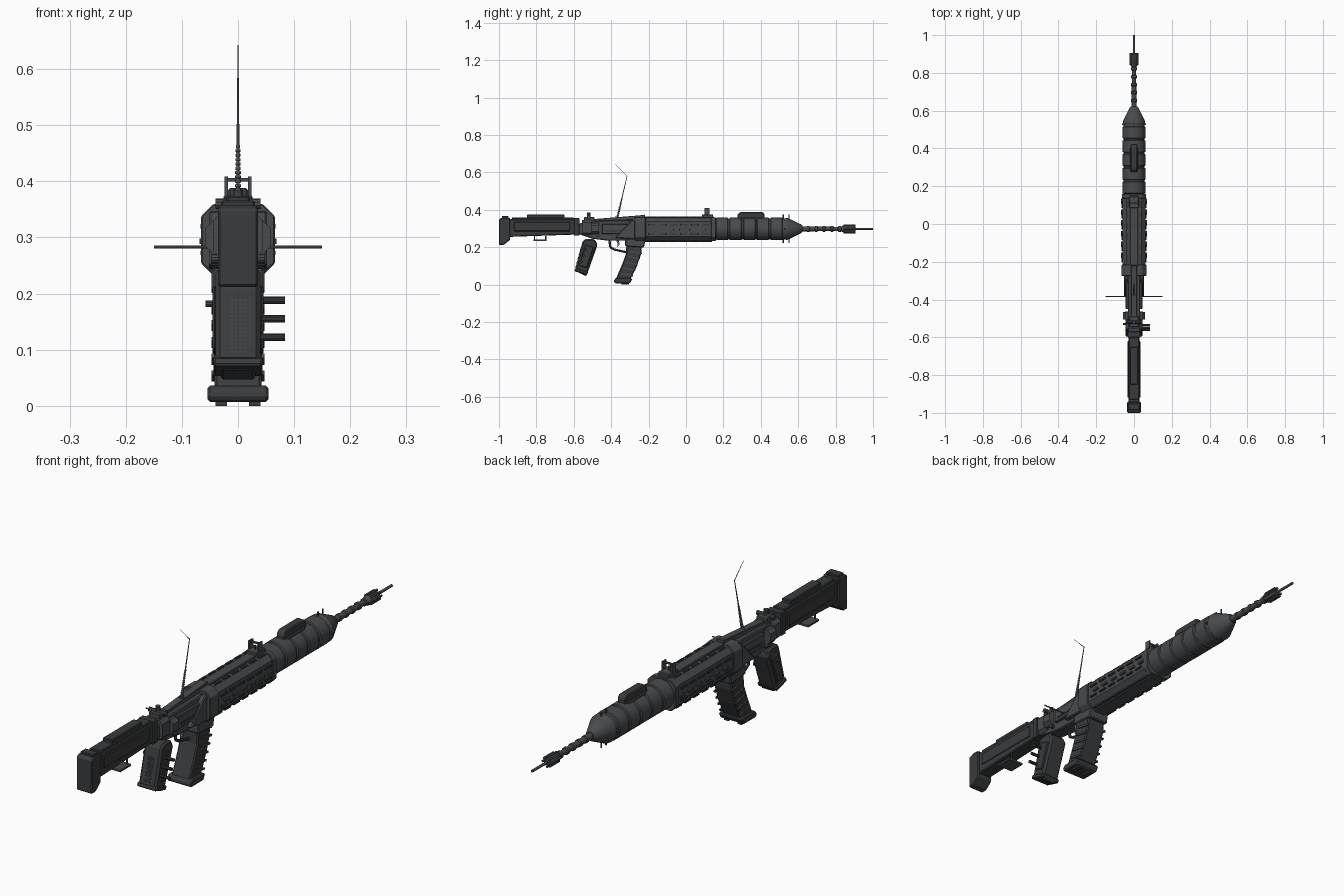
import bpy, math
from mathutils import Vector

if "Cube" in bpy.data.objects:
    bpy.data.objects.remove(bpy.data.objects["Cube"])

ZC = 0.298  # barrel axis height


def mat(name, c):
    m = bpy.data.materials.new(name)
    m.diffuse_color = (*c, 1)
    m.use_nodes = True
    m.node_tree.nodes["Principled BSDF"].inputs["Base Color"].default_value = m.diffuse_color
    return m


DARK = mat("dark_polymer", (0.042, 0.044, 0.047))
GUN = mat("gunmetal", (0.065, 0.07, 0.075))
STEEL = mat("steel", (0.14, 0.14, 0.16))


def mesh(name, verts, faces, m, bevel=0.0):
    me = bpy.data.meshes.new(name)
    me.from_pydata(verts, [], faces)
    me.materials.append(m)
    ob = bpy.data.objects.new(name, me)
    bpy.context.collection.objects.link(ob)
    if bevel:
        b = ob.modifiers.new("bevel", 'BEVEL')
        b.width, b.segments, b.limit_method = bevel, 1, 'ANGLE'
    return ob


def prism(name, pts, x0, x1, m=DARK, bevel=0.004):
    """Side profile (y, z) extruded from x0 to x1."""
    n = len(pts)
    v = [(x, y, z) for x in (x0, x1) for y, z in pts]
    f = [tuple(range(n))[::-1], tuple(range(n, 2 * n))]
    f += [(i, (i + 1) % n, n + (i + 1) % n, n + i) for i in range(n)]
    return mesh(name, v, f, m, bevel)


def box(name, x, y, z, m=DARK, bevel=0.003):
    return prism(name, [(y[0], z[0]), (y[1], z[0]), (y[1], z[1]), (y[0], z[1])], x[0], x[1], m, bevel)


def lathe(name, prof, m=GUN, n=32):
    """(y, radius) profile spun about the barrel axis."""
    v = [(r * math.cos(2 * math.pi * k / n), y, ZC + r * math.sin(2 * math.pi * k / n))
         for y, r in prof for k in range(n)]
    f = [(j * n + k, j * n + (k + 1) % n, (j + 1) * n + (k + 1) % n, (j + 1) * n + k)
         for j in range(len(prof) - 1) for k in range(n)]
    f += [tuple(range(n))[::-1], tuple(range(len(v) - n, len(v)))]
    return smooth(mesh(name, v, f, m))


def smooth(ob):
    bpy.ops.object.select_all(action='DESELECT')
    ob.select_set(True)
    bpy.context.view_layer.objects.active = ob
    bpy.ops.object.shade_smooth_by_angle(angle=math.radians(35))
    return ob


def rod(name, a, b, r, m=GUN, n=10, r2=None):
    a, b = Vector(a), Vector(b)
    bpy.ops.mesh.primitive_cone_add(vertices=n, radius1=r, radius2=r if r2 is None else r2,
                                    depth=(b - a).length, location=(a + b) / 2,
                                    rotation=(b - a).to_track_quat('Z', 'Y').to_euler())
    ob = bpy.context.object
    ob.name = name
    ob.data.materials.append(m)
    return smooth(ob)


def section(name, pts, y0, y1, m=GUN, bevel=0.0):
    """Cross-section (x, z) extruded along y."""
    n = len(pts)
    v = [(x, y, z) for y in (y0, y1) for x, z in pts]
    f = [tuple(range(n)), tuple(range(n, 2 * n))[::-1]]
    f += [(i, n + i, n + (i + 1) % n, (i + 1) % n) for i in range(n)]
    return mesh(name, v, f, m, bevel)


def octagon(w, z0, z1, c):
    return [(w, z0 + c), (w, z1 - c), (w - c, z1), (c - w, z1), (-w, z1 - c), (-w, z0 + c), (c - w, z0), (w - c, z0)]


# Stock
prism("stock_body", [(-.95, .255), (-.575, .268), (-.575, .35), (-.95, .35)], -.03, .03)
prism("butt_plate", [(-1, .212), (-.975, .212), (-.94, .24), (-.94, .357), (-.985, .357), (-1, .35)], -.036, .036)
box("butt_heel_pad", (-.03, .03), (-.985, -.95), (.35, .366))
box("cheek_rest_lower", (-.026, .026), (-.93, -.6), (.345, .36))
box("cheek_rest_upper", (-.021, .021), (-.85, -.65), (.357, .374))
box("stock_collar", (-.035, .035), (-.6, -.57), (.262, .356))
for s in (-1, 1):
    box("stock_side_panel", sorted((s * .028, s * .034)), (-.92, -.62), (.285, .335))
    rod("sling_loop_leg", (s * .02, -.81 + .03 * (s + 1), .26), (s * .02, -.81 + .03 * (s + 1), .235), .004)
box("sling_loop", (-.035, .035), (-.815, -.745), (.232, .24), GUN, 0)

# Receiver
prism("receiver", [(-.58, .272), (-.5, .245), (-.42, .235), (-.2, .235), (-.2, .345), (-.36, .345), (-.5, .34), (-.58, .325)], -.032, .032, GUN)
section("receiver_rear_block", octagon(.044, .262, .345, .014), -.555, -.505, GUN)
section("receiver_ring", octagon(.058, .27, .33, .014), -.505, -.465, GUN)
box("rear_sight_base", (-.025, .025), (-.545, -.49), (.335, .362), GUN)
rod("rear_sight_knob", (0, -.52, .355), (0, -.52, .385), .009)
rod("rear_sight_drum", (-.04, -.52, .36), (.04, -.52, .36), .009)
prism("top_cover", [(-.5, .335), (-.22, .35), (-.22, .374), (-.25, .37), (-.5, .35)], -.016, .016, GUN, .002)
for s in (-1, 1):
    box("receiver_side_plate", sorted((s * .03, s * .044)), (-.45, -.25), (.27, .325), GUN)
    prism("receiver_shoulder", [(-.38, .25), (-.24, .24), (-.24, .35), (-.29, .345)], *sorted((s * .03, s * .052)), GUN)
    box("bolt_slot", sorted((s * .043, s * .046)), (-.43, -.28), (.283, .293), DARK, 0)
    rod("receiver_pin", (s * .03, -.47, .262), (s * .048, -.47, .262), .008)
rod("charging_rod", (-.15, -.385, .283), (.15, -.385, .283), .0028, STEEL)

# Pistol grip with pegs and stippled back
prism("pistol_grip", [(-.594, .078), (-.527, .06), (-.472, .215), (-.49, .245), (-.535, .245), (-.552, .235)], -.04, .04, DARK, .008)
prism("grip_cap", [(-.598, .072), (-.53, .052), (-.522, .068), (-.59, .088)], -.044, .044)
prism("grip_foot", [(-.578, .066), (-.535, .045), (-.525, .06), (-.57, .08)], -.03, .03)
for s in (-1, 1):
    prism("grip_side_panel", [(-.572, .1), (-.53, .09), (-.492, .2), (-.538, .215)], *sorted((s * .038, s * .045)))
rod("grip_button", (-.04, -.53, .182), (-.058, -.53, .182), .006)
for y, z in ((-.535, .188), (-.548, .155), (-.56, .122)):
    rod("grip_peg", (.03, y, z), (.084, y, z), .0065, DARK)
for i in range(4):
    for j in range(14):
        z = .097 + j * .007
        y = -.594 + (z - .078) * .042 / .157
        x = -.011 + i * .0075
        box("grip_stipple", (x - .002, x + .002), (y - .0015, y + .003), (z - .002, z + .002), GUN, 0)

# Trigger and guard
guard = [(-.41, .245), (-.405, .2), (-.385, .188), (-.315, .172), (-.3, .235)]
for a, b in zip(guard, guard[1:]):
    rod("trigger_guard", (0, *a), (0, *b), .006)
prism("trigger", [(-.375, .24), (-.36, .24), (-.355, .215), (-.37, .198), (-.365, .215)], -.005, .005, STEEL, 0)

# Curved magazine
prism("magazine", [(-.375, .03), (-.345, .1), (-.322, .16), (-.318, .22), (-.235, .22), (-.24, .165), (-.262, .1), (-.296, .03)], -.042, .042, DARK, .005)
prism("magazine_base", [(-.387, .02), (-.38, .007), (-.3, .007), (-.287, .03), (-.3, .036), (-.375, .036)], -.054, .054)
for s in (-1, 1):
    box("base_foot", (s * .03 - .01, s * .03 + .01), (-.345, -.305), (0, .012), DARK, 0)
    for i in range(5):
        z = .055 + i * .03
        y = -.327 + .06 * (z - .03) / .15
        prism("magazine_rib", [(y - .03, z), (y + .033, z - .012), (y + .035, z - .004), (y - .028, z + .008)], *sorted((s * .04, s * .047)), GUN, 0)
prism("magazine_well", [(-.325, .205), (-.225, .198), (-.215, .245), (-.325, .245)], -.047, .047, GUN)

# Handguard, octagonal with dashed vents
section("handguard", octagon(.061, .236, .357, .02), -.245, .155, GUN)
section("handguard_rear_band", octagon(.066, .232, .36, .022), -.275, -.215, GUN, .003)
section("handguard_front_band", octagon(.064, .234, .36, .021), .135, .16, GUN, .002)
box("handguard_top_rail", (-.022, .022), (-.22, .15), (.35, .364), GUN)
box("handguard_keel", (-.03, .03), (-.24, .14), (.228, .24), GUN)
for i in range(6):
    y = -.2 + i * .057
    for s in (-1, 1):
        for z in (.268, .316):
            box("handguard_vent", sorted((s * .06, s * .067)), (y, y + .038), (z, z + .008), DARK, .001)
        box("handguard_side_rib", sorted((s * .06, s * .069)), (y + .02, y + .05), (.288, .298), GUN, .001)
        box("handguard_top_vent", sorted((s * .03, s * .038)), (y, y + .038), (.354, .361), DARK, 0)
        box("handguard_low_vent", sorted((s * .035, s * .042)), (y, y + .038), (.231, .24), DARK, 0)

# Folding sight
box("sight_base", (-.026, .026), (.085, .145), (.355, .375), GUN)
for s in (-1, 1):
    box("sight_post", (s * .021 - .003, s * .021 + .003), (.1, .125), (.37, .409), GUN, 0)
box("sight_bridge", (-.021, .021), (.108, .116), (.4, .406), GUN, 0)
rod("sight_pin", (0, .112, .37), (0, .112, .392), .003)

# Barrel shroud with stepped bands, nose cone, thin barrel
prof = [(.15, .055)]
for i in range(5):
    y = .16 + i * .073
    prof += [(y, .055), (y + .003, .06), (y + .062, .06), (y + .065, .056), (y + .072, .056)]
lathe("barrel_shroud", prof + [(.53, .056), (.535, .059), (.545, .058), (.615, .024), (.622, .017)])
lathe("barrel", [(.6, .014), (.84, .0105), (.9, .0105), (.905, .0055), (1, .0055)], n=16)
for i in range(5):
    y = .645 + i * .042
    lathe("barrel_ring", [(y, .012), (y + .003, .0155), (y + .015, .0155), (y + .018, .012)], n=16)
lathe("muzzle_brake", [(.83, .012), (.84, .019), (.895, .019), (.905, .012)], n=16)
for k in range(8):
    a = k * math.pi / 4
    x, z = .019 * math.cos(a), ZC + .019 * math.sin(a)
    rod("brake_fin", (x, .843, z), (x, .905, z), .005, n=6)
for s in (-1, 1):
    for y in (.52, .55):
        rod("shroud_pin", (0, y, ZC + s * .045), (0, y, ZC + s * .076), .003)
    rod("shroud_stud", (s * .05, .528, ZC), (s * .064, .528, ZC), .005)

# Pod on top of the shroud
prism("top_pod", [(.275, .352), (.42, .352), (.42, .376), (.41, .388), (.29, .388), (.275, .374)], -.018, .018, DARK)
box("pod_foot", (-.024, .024), (.29, .405), (.345, .36), GUN)

# Whip antenna with beaded lower part
A, B, C = Vector((0, -.37, .345)), Vector((0, -.315, .58)), Vector((0, -.378, .643))
rod("antenna_base", (0, -.372, .335), A + (B - A) * .08, .011)
rod("antenna_lower", A, B, .0035, STEEL, 8, .0016)
rod("antenna_tip", B, C, .0016, STEEL, 6, .0006)
for i in range(14):
    p = A + (B - A) * (.06 + i * .033)
    rod("antenna_bead", p, p + (B - A) * .018, .0065 - i * .0002, STEEL, 8)
